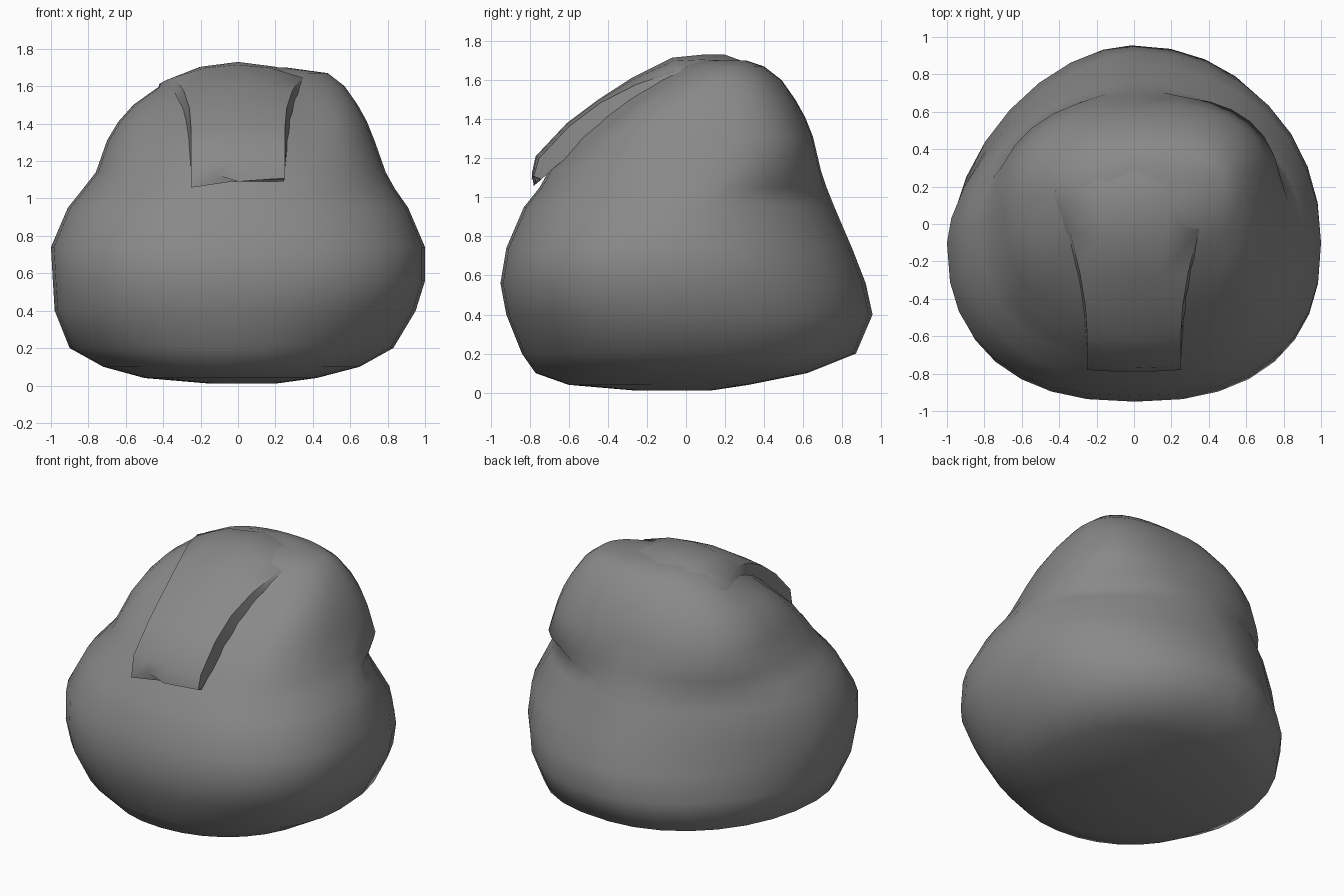
import bpy, bmesh, math
from mathutils import Vector

cube = bpy.data.objects.get("Cube")
if cube:
    bpy.data.objects.remove(cube, do_unlink=True)

cloth = bpy.data.materials.new("grey cloth")
cloth.use_nodes = True
grey = (0.25, 0.25, 0.25, 1)
cloth.diffuse_color = grey
cloth.node_tree.nodes["Principled BSDF"].inputs["Base Color"].default_value = grey


def loft(name, rings, angle):
    """Skin closed rings of points and cap both ends with a fan."""
    bm = bmesh.new()
    rows = [[bm.verts.new(p) for p in ring] for ring in rings]
    n = len(rows[0])
    for a, b in zip(rows, rows[1:]):
        for i in range(n):
            j = (i + 1) % n
            bm.faces.new((a[i], a[j], b[j], b[i]))
    for row in (rows[0], rows[-1]):
        mid = bm.verts.new(sum((v.co for v in row), Vector()) / n)
        for i in range(n):
            bm.faces.new((row[i], row[(i + 1) % n], mid))
    bmesh.ops.recalc_face_normals(bm, faces=bm.faces)
    mesh = bpy.data.meshes.new(name)
    bm.to_mesh(mesh)
    bm.free()
    mesh.materials.append(cloth)
    obj = bpy.data.objects.new(name, mesh)
    bpy.context.collection.objects.link(obj)
    bpy.ops.object.select_all(action='DESELECT')
    obj.select_set(True)
    bpy.context.view_layer.objects.active = obj
    bpy.ops.object.shade_smooth_by_angle(angle=math.radians(angle))


def outline(z, left, right, front, back, widest, squareness, count=32):
    """Rounded ring through four extremes, with its own corner squareness
    for the front, the back at -x and the back at +x."""
    ring = []
    for i in range(count):
        t = math.tau * i / count
        c, s = math.cos(t), math.sin(t)
        power = squareness[0 if s < 0 else 1 if c < 0 else 2]
        cx = math.copysign(abs(c) ** (2 / power), c)
        sy = math.copysign(abs(s) ** (2 / power), s)
        x = (left + right) / 2 + cx * (right - left) / 2
        y = widest + sy * ((back - widest) if s > 0 else (widest - front))
        # Soft hollows on both sides of the flap
        if s < 0:
            hollow = math.exp(-((abs(x) - 0.37) / 0.13) ** 2 - ((z - 1.42) / 0.17) ** 2)
            y += 0.06 * hollow
        ring.append(Vector((x, y, z)))
    return ring


# Slumped sack body: z, left, right, front, back, widest y, corner squareness
flat, base, hip = (2.0, 2.0, 2.2), (2.1, 2.0, 2.4), (2.25, 1.75, 2.15)
belly, waist = (2.4, 1.65, 2.1), (2.3, 1.75, 1.85)
shoulder, crown = (2.4, 2.15, 2.8), (2.2, 2.1, 2.5)
levels = [
    (0.01, -0.15, 0.20, -0.25, 0.12, -0.05, flat),
    (0.04, -0.50, 0.42, -0.60, 0.32, -0.08, flat),
    (0.10, -0.72, 0.65, -0.77, 0.62, -0.10, base),
    (0.20, -0.90, 0.83, -0.84, 0.87, -0.10, base),
    (0.40, -0.98, 0.95, -0.92, 0.955, -0.10, hip),
    (0.56, -0.99, 1.00, -0.95, 0.92, -0.10, belly),
    (0.74, -1.00, 1.00, -0.92, 0.85, -0.10, belly),
    (0.95, -0.91, 0.91, -0.83, 0.76, -0.05, waist),
    (1.05, -0.83, 0.84, -0.75, 0.72, 0.00, waist),
    (1.14, -0.76, 0.79, -0.70, 0.69, 0.05, shoulder),
    (1.31, -0.70, 0.73, -0.57, 0.65, 0.10, shoulder),
    (1.41, -0.64, 0.69, -0.47, 0.61, 0.12, shoulder),
    (1.50, -0.56, 0.64, -0.35, 0.56, 0.14, shoulder),
    (1.60, -0.42, 0.57, -0.18, 0.49, 0.18, crown),
    (1.67, -0.28, 0.48, -0.03, 0.40, 0.19, crown),
    (1.70, -0.14, 0.26, 0.06, 0.31, 0.19, crown),
]
loft("sack_body", [outline(*level) for level in levels], 60)

# Folded flap: y, z, half width, edge sag, depth, flare of the underside
folds = [
    (-0.79, 1.10, 0.25, 0.01, 0.05, 0.98),
    (-0.77, 1.21, 0.25, 0.02, 0.11, 1.00),
    (-0.61, 1.38, 0.25, 0.02, 0.14, 1.06),
    (-0.45, 1.50, 0.26, 0.02, 0.17, 1.12),
    (-0.28, 1.61, 0.29, 0.04, 0.20, 1.16),
    (-0.07, 1.715, 0.34, 0.07, 0.22, 1.18),
    (0.08, 1.73, 0.39, 0.10, 0.22, 1.15),
    (0.20, 1.73, 0.42, 0.12, 0.20, 1.05),
    (0.42, 1.65, 0.36, 0.10, 0.16, 1.00),
    (0.50, 1.57, 0.28, 0.06, 0.10, 1.00),
]
sections = []
for k, (y, z, half, sag, depth, flare) in enumerate(folds):
    before, after = folds[max(k - 1, 0)], folds[min(k + 1, len(folds) - 1)]
    along = Vector((0, after[0] - before[0], after[1] - before[1])).normalized()
    inward = Vector((0, along.z, -along.y))
    centre = Vector((0, y, z))
    top = [centre + Vector((half * u, 0, 0)) + inward * sag * u * u
           for u in (-1, -0.5, 0, 0.5, 1)]
    # The free hem is wavy and hangs lower at one corner
    if k == 0:
        for p, shift in zip(top, (-0.04, 0.03, -0.01, 0.0, 0.01)):
            p.z += shift
    under = [centre + Vector((half * flare * u, 0, 0)) + inward * depth
             for u in (1, 0, -1)]
    sections.append(top + under)
loft("folded_flap", sections, 55)
